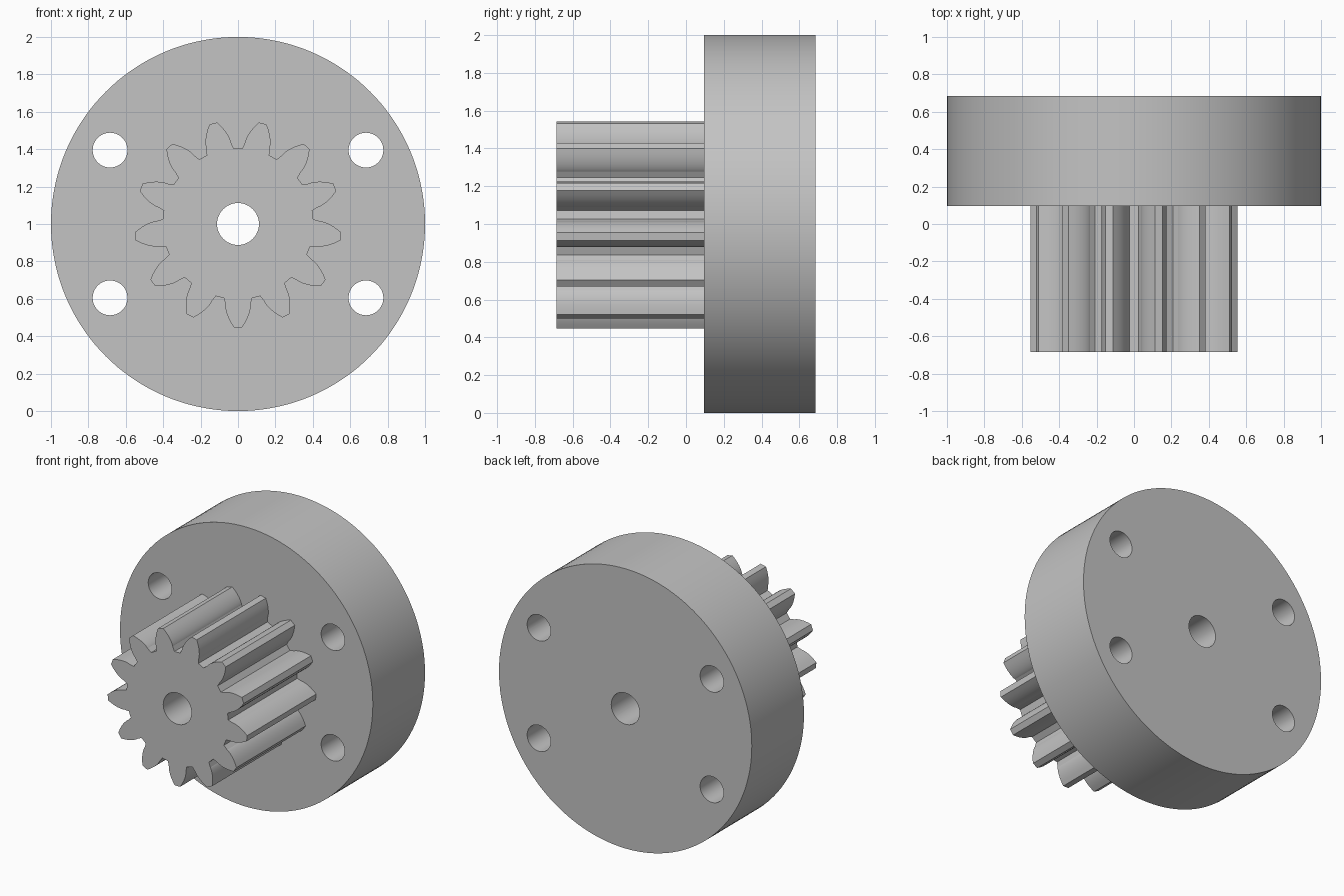
import bpy
import bmesh
import math
from mathutils import Matrix, Vector

if "Cube" in bpy.data.objects:
    bpy.data.objects.remove(bpy.data.objects["Cube"], do_unlink=True)

FRONT, STEP, BACK = -0.685, 0.095, 0.685   # gear front, flange front, flange back
AXIS_Z = 1.0
TEETH, ROOT_R, BASE_R, TIP_R = 13, 0.403, 0.437, 0.554

grey = bpy.data.materials.new("plain grey")
grey.use_nodes = True
colour = (0.55, 0.55, 0.55, 1)
grey.diffuse_color = colour
grey.node_tree.nodes["Principled BSDF"].inputs["Base Color"].default_value = colour


def circle(radius, count):
    return [(radius * math.cos(math.tau * i / count),
             radius * math.sin(math.tau * i / count)) for i in range(count)]


def prism(name, outline, y0, y1, centre=(0, AXIS_Z)):
    """Extrude a closed x-z outline along y."""
    bm = bmesh.new()
    cap = bm.faces.new([bm.verts.new((centre[0] + x, y0, centre[1] + z)) for x, z in outline])
    new = bmesh.ops.extrude_face_region(bm, geom=[cap])["geom"]
    bmesh.ops.translate(bm, vec=(0, y1 - y0, 0),
                        verts=[v for v in new if isinstance(v, bmesh.types.BMVert)])
    bmesh.ops.recalc_face_normals(bm, faces=bm.faces)
    mesh = bpy.data.meshes.new(name)
    bm.to_mesh(mesh)
    bm.free()
    mesh.materials.append(grey)
    obj = bpy.data.objects.new(name, mesh)
    bpy.context.collection.objects.link(obj)
    return obj


def select(obj):
    bpy.ops.object.select_all(action="DESELECT")
    obj.select_set(True)
    bpy.context.view_layer.objects.active = obj


def drill(obj, radius, centre, count):
    cutter = prism("cutter", circle(radius, count), -1, 1, centre)
    cutter.hide_render = True
    mod = obj.modifiers.new("hole", "BOOLEAN")
    mod.operation, mod.solver, mod.object = "DIFFERENCE", "EXACT", cutter
    select(obj)
    bpy.ops.object.modifier_apply(modifier=mod.name)
    bpy.data.objects.remove(cutter, do_unlink=True)


def gear_outline():
    """Involute teeth, the first pointing straight down."""
    flank = [(ROOT_R, math.radians(10.6))]
    roll_end = math.sqrt((TIP_R / BASE_R) ** 2 - 1)
    for i in range(9):
        roll = roll_end * i / 8
        flank.append((BASE_R * math.hypot(1, roll),
                      math.radians(8.9) - (roll - math.atan(roll))))
    tooth = [(r, -a) for r, a in flank] + [(r, a) for r, a in reversed(flank)]
    points = []
    for k in range(TEETH):
        mid = math.tau * k / TEETH - math.pi / 2
        points += [(r * math.cos(mid + a), r * math.sin(mid + a)) for r, a in tooth]
    return points


# Flange disc with four bolt holes and the shaft bore
flange = prism("flange", circle(1.0, 144), STEP, BACK)
for sx in (-1, 1):
    for sz in (-1, 1):
        drill(flange, 0.093, (sx * 0.684, AXIS_Z + sz * 0.395), 48)

# Pinion gear on the front of the flange
pinion = prism("pinion_gear", gear_outline(), FRONT, STEP)

for part in (flange, pinion):
    drill(part, 0.112, (0, AXIS_Z), 48)
    select(part)
    bpy.ops.object.shade_smooth_by_angle(angle=math.radians(15))
